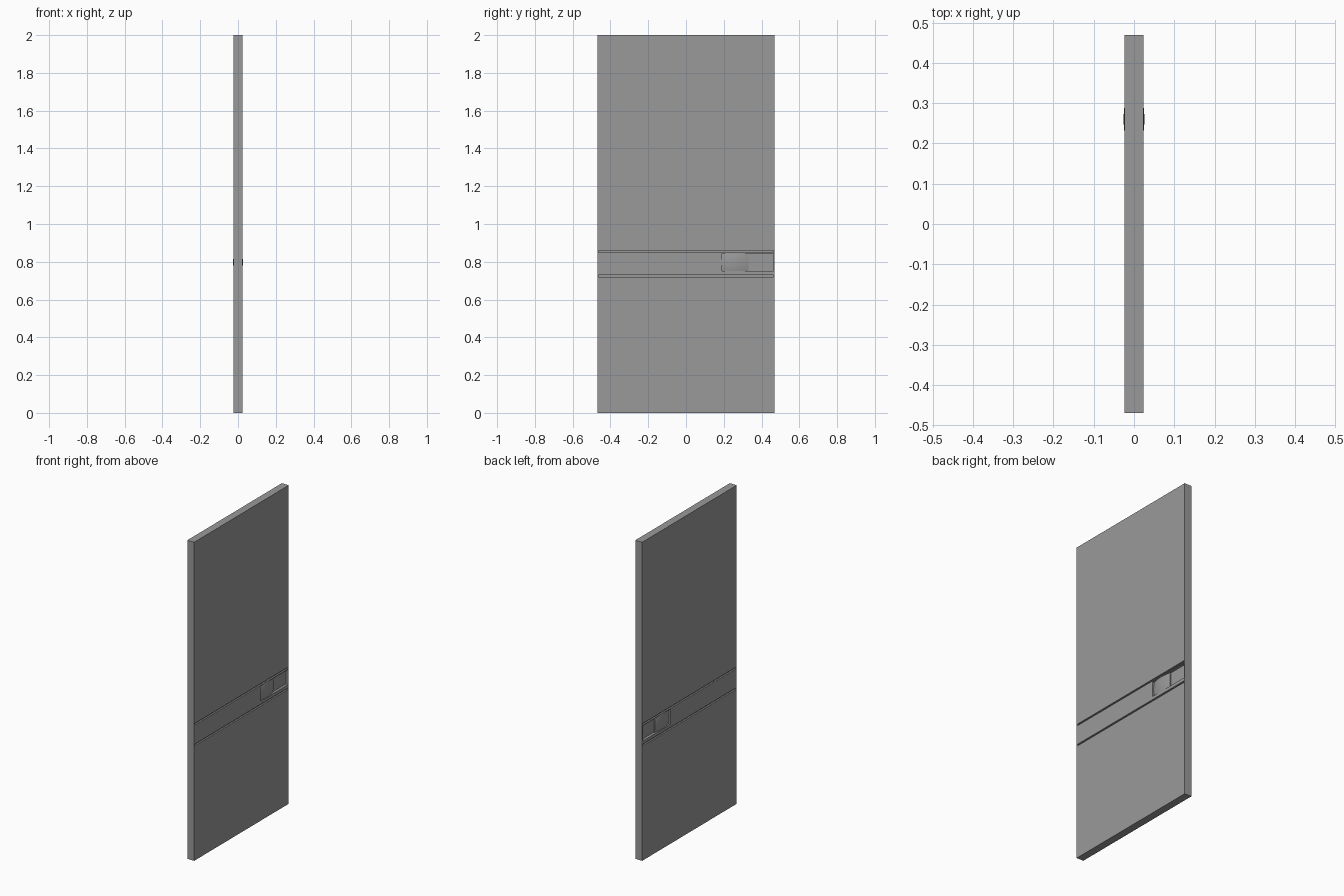
import bpy, bmesh
from mathutils import Vector

if "Cube" in bpy.data.objects:
    bpy.data.objects.remove(bpy.data.objects["Cube"])

HX, HY, TOP = 0.024, 0.469, 2.0      # half thickness, half width, height
CAP = 0.463                          # grooves and pocket stop at the edge strip
GROOVE = 0.010                       # groove depth
GROOVES = [(0.72, 0.73), (0.85, 0.86)]
Y0, Y1 = 0.19, 0.33                  # grip plate start and end
Z0, Z1 = 0.75, 0.845                 # pocket bottom and top
FLOOR = 0.008                        # pocket floor distance from centre

grey = bpy.data.materials.new("mid_grey")
grey.diffuse_color = (0.32, 0.32, 0.32, 1)
grey.use_nodes = True
grey.node_tree.nodes["Principled BSDF"].inputs["Base Color"].default_value = grey.diffuse_color


def finish(bm, name):
    bmesh.ops.recalc_face_normals(bm, faces=bm.faces)
    me = bpy.data.meshes.new(name)
    bm.to_mesh(me)
    bm.free()
    me.materials.append(grey)
    ob = bpy.data.objects.new(name, me)
    bpy.context.collection.objects.link(ob)
    return ob


def box(name, lo, hi):
    bm = bmesh.new()
    bmesh.ops.create_cube(bm, size=1)
    lo, hi = Vector(lo), Vector(hi)
    for v in bm.verts:
        v.co = (lo + hi) / 2 + v.co * (hi - lo)
    return finish(bm, name)


def cut(target, name, s, depth_x, y, z):
    """Cut a box into the face on side s, down to depth_x from the centre."""
    xs = sorted((s * depth_x, s * 0.06))
    cutter = box(name + "_cutter", (xs[0], y[0], z[0]), (xs[1], y[1], z[1]))
    cutter.hide_render = True
    cutter.hide_set(True)
    mod = target.modifiers.new(name, "BOOLEAN")
    mod.operation = "DIFFERENCE"
    mod.solver = "EXACT"
    mod.object = cutter


# door slab
door = box("door_panel", (-HX, -HY, 0), (HX, HY, TOP))

N = 12
for s, label in ((1, "right"), (-1, "left")):
    # horizontal grooves and finger pocket
    for i, z in enumerate(GROOVES):
        cut(door, f"groove_{label}_{i}", s, HX - GROOVE, (-CAP, CAP), z)
    cut(door, "pocket_" + label, s, FLOOR, (Y0, CAP), (Z0, Z1))

    # domed grip plate filling the inner part of the pocket
    bm = bmesh.new()
    bmesh.ops.create_grid(bm, x_segments=N, y_segments=N, size=1)
    for v in bm.verts:
        dy, dz = v.co.x * (Y1 - Y0) / 2, v.co.y * (Z1 - Z0) / 2
        v.co = (s * (0.0258 - 2.0 * (dy * dy + dz * dz)), (Y0 + Y1) / 2 + dy, (Z0 + Z1) / 2 + dz)
    # skirt down to the pocket floor
    rim = [e for e in bm.edges if e.is_boundary]
    ext = bmesh.ops.extrude_edge_only(bm, edges=rim)
    for g in ext["geom"]:
        if isinstance(g, bmesh.types.BMVert):
            g.co.x = s * FLOOR
    bmesh.ops.holes_fill(bm, edges=[e for e in bm.edges if e.is_boundary])
    grip = finish(bm, "grip_plate_" + label)
    bpy.ops.object.select_all(action="DESELECT")
    grip.select_set(True)
    bpy.context.view_layer.objects.active = grip
    bpy.ops.object.shade_smooth_by_angle()
